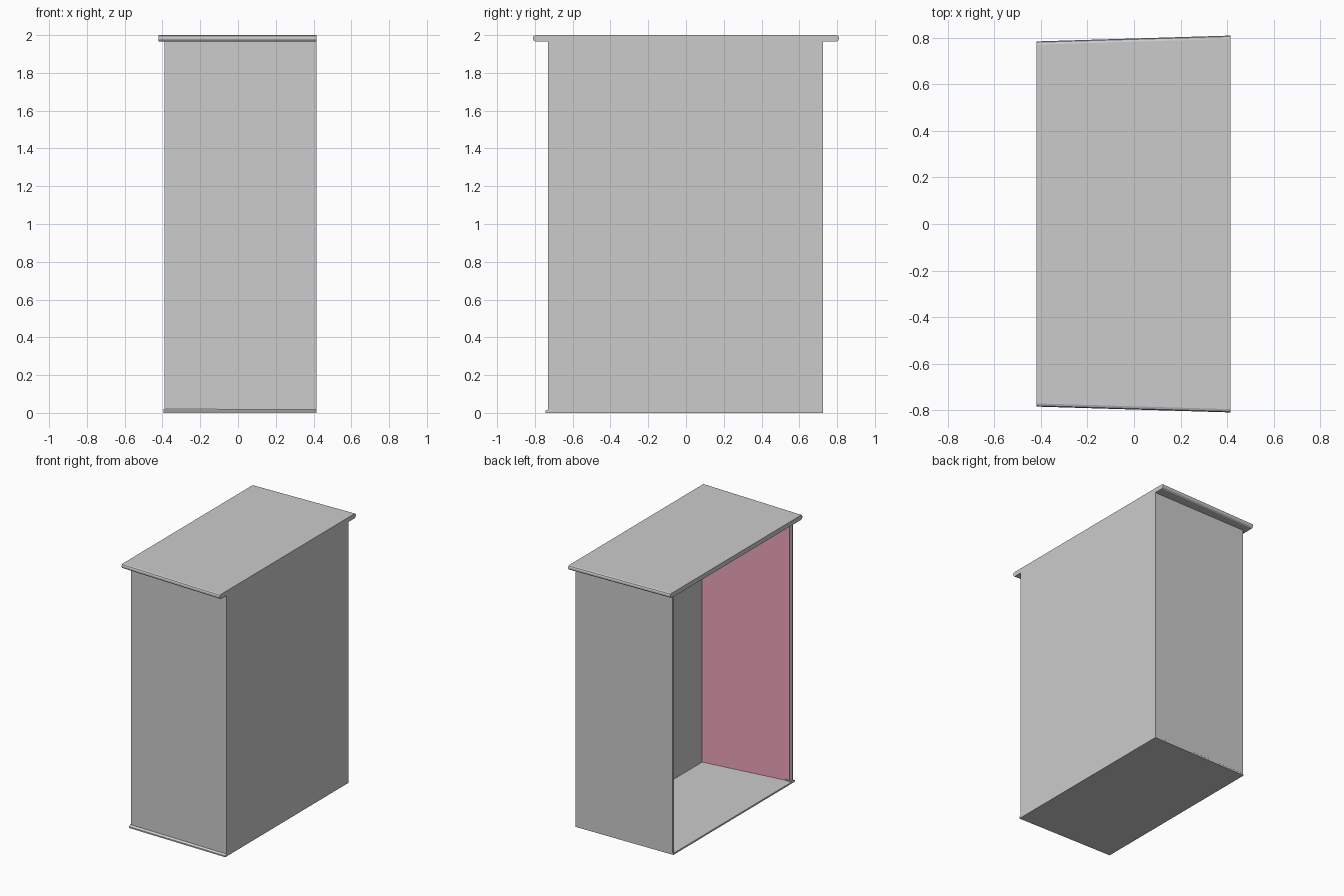
import bpy, bmesh

if "Cube" in bpy.data.objects:
    bpy.data.objects.remove(bpy.data.objects["Cube"])


def make(name, bm, material=None):
    bmesh.ops.recalc_face_normals(bm, faces=bm.faces)
    mesh = bpy.data.meshes.new(name)
    bm.to_mesh(mesh)
    bm.free()
    obj = bpy.data.objects.new(name, mesh)
    bpy.context.collection.objects.link(obj)
    if material:
        mesh.materials.append(material)
    return obj


def loft(name, loop_a, loop_b, material=None):
    """Closed solid between two matching outlines."""
    bm = bmesh.new()
    a = [bm.verts.new(p) for p in loop_a]
    b = [bm.verts.new(p) for p in loop_b]
    n = len(a)
    bm.faces.new(a)
    bm.faces.new(b)
    for i in range(n):
        j = (i + 1) % n
        bm.faces.new((a[i], a[j], b[j], b[i]))
    return make(name, bm, material)


def prism(name, plan, z0, z1, material=None):
    return loft(name, [(x, y, z0) for x, y in plan],
                [(x, y, z1) for x, y in plan], material)


red = bpy.data.materials.new("red_lining")
red.diffuse_color = (0.82, 0.35, 0.46, 1)
red.use_nodes = True
red.node_tree.nodes["Principled BSDF"].inputs["Base Color"].default_value = red.diffuse_color

LEFT, RIGHT, NICHE = -0.39, 0.415, 0.29

# Walls around a tapering niche that opens towards -x
prism("front_wall", [(LEFT, -0.718), (RIGHT, -0.73), (RIGHT, -0.61),
                     (NICHE, -0.61), (LEFT, -0.702)], 0.012, 1.97)
prism("rear_wall", [(LEFT, 0.715), (RIGHT, 0.725), (RIGHT, 0.61),
                    (NICHE, 0.61), (LEFT, 0.698)], 0.012, 1.97)
prism("inner_panel", [(NICHE, -0.61), (RIGHT, -0.61),
                      (RIGHT, 0.61), (NICHE, 0.61)], 0.012, 1.97)

# Thin coloured lining on the front niche wall
prism("front_lining", [(-0.375, -0.701), (NICHE, -0.611),
                       (NICHE, -0.607), (-0.375, -0.697)], 0.012, 1.965, red)

# Floor with a small sloped lip along the front
floor_profile = [(-0.745, 0), (0.725, 0), (0.725, 0.012),
                 (-0.728, 0.02), (-0.745, 0.01)]
floor_profile[3:4] = [(-0.70, 0.012), (-0.70, 0.02), (-0.728, 0.02)]
loft("floor", [(-0.395, y * 0.985, z) for y, z in floor_profile],
     [(RIGHT, y, z) for y, z in floor_profile])

# Top slab: rounded ends, slightly narrower towards -x
half = [(0.796, 1.965), (0.806, 1.971), (0.81, 1.979),
        (0.81, 1.988), (0.806, 1.996), (0.796, 2.0)]
slab = half + [(-y, z) for y, z in reversed(half)]
loft("top_slab", [(-0.42, y * 0.969, z) for y, z in slab],
     [(RIGHT, y, z) for y, z in slab])
